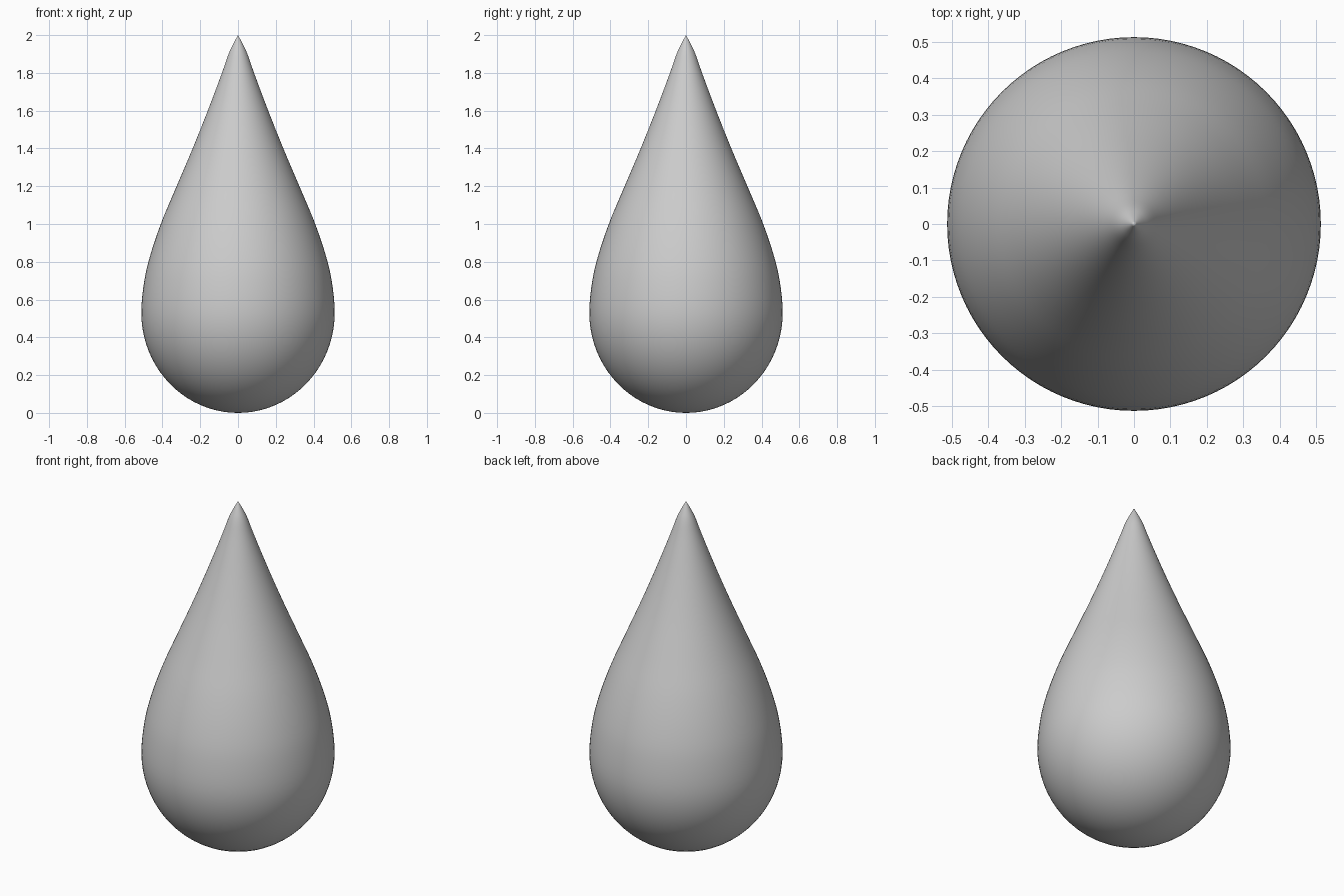
import bpy, bmesh, math

if "Cube" in bpy.data.objects:
    bpy.data.objects.remove(bpy.data.objects["Cube"])

# Upper half of the profile (radius, height), from widest ring to the tip
UPPER = [(0.512, 0.53), (0.496, 0.70), (0.46, 0.85), (0.401, 1.02), (0.325, 1.2),
         (0.24, 1.4), (0.16, 1.6), (0.085, 1.8), (0.05, 1.9), (0.027, 1.95), (0.0, 2.0)]


def smooth(pts, first, steps=4):
    """Catmull-Rom curve through pts; first is the phantom point before them."""
    ctrl = [first] + pts + [tuple(2 * a - b for a, b in zip(pts[-1], pts[-2]))]
    out = []
    for p0, p1, p2, p3 in zip(ctrl, ctrl[1:], ctrl[2:], ctrl[3:]):
        for k in range(steps):
            t = k / steps
            out.append(tuple(0.5 * (2 * b + (c - a) * t + (2 * a - 5 * b + 4 * c - d) * t * t
                                    + (3 * b - a - 3 * c + d) * t ** 3)
                             for a, b, c, d in zip(p0, p1, p2, p3)))
    return out + [pts[-1]]


# Rounded bottom, then the tapering upper part
profile = [(0.512 * math.sin(a), 0.53 - 0.53 * math.cos(a))
           for a in (math.pi / 2 * i / 20 for i in range(20))]
profile += smooth(UPPER, (0.496, 0.36))

# Droplet: revolve the profile around z
bm = bmesh.new()
verts = [bm.verts.new((r, 0, z)) for r, z in profile]
edges = [bm.edges.new(pair) for pair in zip(verts, verts[1:])]
bmesh.ops.spin(bm, geom=verts + edges, axis=(0, 0, 1), cent=(0, 0, 0),
               angle=2 * math.pi, steps=96, use_duplicate=False)
bmesh.ops.remove_doubles(bm, verts=bm.verts[:], dist=1e-4)
bmesh.ops.recalc_face_normals(bm, faces=bm.faces[:])
for f in bm.faces:
    f.smooth = True
mesh = bpy.data.meshes.new("droplet")
bm.to_mesh(mesh)
bm.free()
bpy.context.collection.objects.link(bpy.data.objects.new("droplet", mesh))
